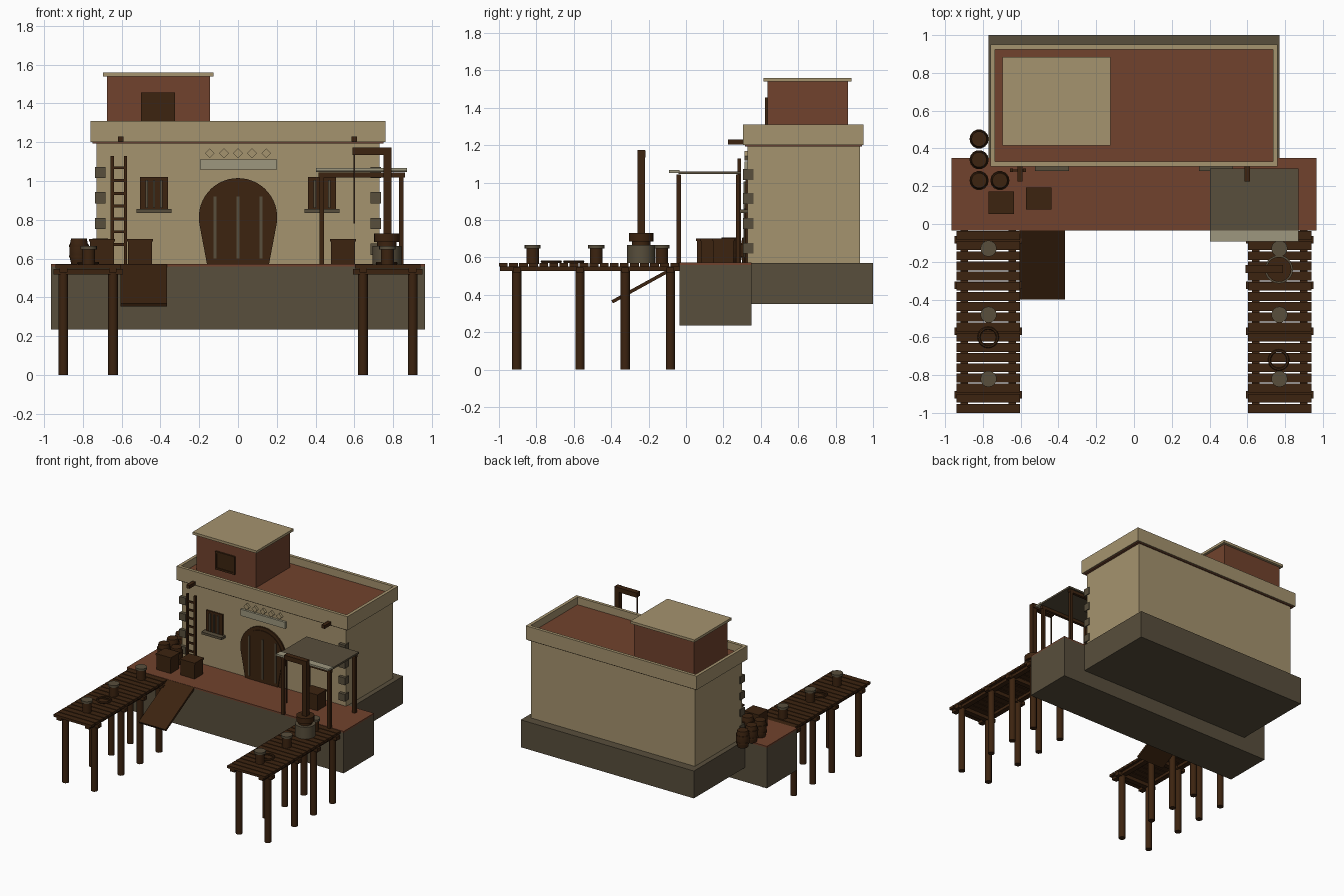
import bpy, bmesh, math
from mathutils import Vector, Matrix

if "Cube" in bpy.data.objects:
    bpy.data.objects.remove(bpy.data.objects["Cube"])

def material(name, rgb):
    m = bpy.data.materials.new(name)
    m.diffuse_color = (*rgb, 1)
    m.use_nodes = True
    m.node_tree.nodes["Principled BSDF"].inputs["Base Color"].default_value = m.diffuse_color
    return m

TAN = material("tan plaster", (0.376, 0.292, 0.156))
CLAY = material("red clay", (0.165, 0.055, 0.026))
STONE = material("dark stone", (0.098, 0.077, 0.045))
WOOD = material("dark wood", (0.045, 0.017, 0.005))
PALE = material("pale stone", (0.34, 0.31, 0.21))

def finish(name, bm, mat):
    bmesh.ops.recalc_face_normals(bm, faces=bm.faces)
    me = bpy.data.meshes.new(name)
    bm.to_mesh(me)
    bm.free()
    me.materials.append(mat)
    ob = bpy.data.objects.new(name, me)
    bpy.context.collection.objects.link(ob)
    return ob

def boxes(name, mat, *spans):
    """Each span is (x0, x1, y0, y1, z0, z1)."""
    bm = bmesh.new()
    for x0, x1, y0, y1, z0, z1 in spans:
        m = Matrix.Translation(((x0 + x1) / 2, (y0 + y1) / 2, (z0 + z1) / 2))
        bmesh.ops.create_cube(bm, size=1, matrix=m @ Matrix.Diagonal((x1 - x0, y1 - y0, z1 - z0, 1)))
    return finish(name, bm, mat)

def lathe(name, mat, profile, centres, sides=16):
    """Turn a (radius, z) profile around each (x, y) centre."""
    bm = bmesh.new()
    for cx, cy in centres:
        rings = [[bm.verts.new((cx + r * math.cos(math.tau * i / sides),
                                cy + r * math.sin(math.tau * i / sides), z))
                  for i in range(sides)] for r, z in profile]
        for a, b in zip(rings, rings[1:]):
            for i in range(sides):
                j = (i + 1) % sides
                bm.faces.new((a[i], a[j], b[j], b[i]))
        bm.faces.new(rings[0])
        bm.faces.new(rings[-1])
    ob = finish(name, bm, mat)
    ob.data.shade_smooth()
    ob.data.set_sharp_from_angle(angle=math.radians(35))
    return ob

def plate(name, mat, outline, y0, y1):
    """Extrude an (x, z) outline from y0 to y1."""
    bm = bmesh.new()
    face = bm.faces.new([bm.verts.new((x, y0, z)) for x, z in outline])
    new = bmesh.ops.extrude_face_region(bm, geom=[face])["geom"]
    bmesh.ops.translate(bm, vec=(0, y1 - y0, 0), verts=[v for v in new if isinstance(v, bmesh.types.BMVert)])
    return finish(name, bm, mat)

# Stone footing and quay
boxes("foundation", STONE, (-.77, .77, .35, 1, .35, .57))
boxes("quay", STONE, (-.965, .965, -.035, .35, .235, .56))
boxes("quay_paving", CLAY, (-.965, .965, -.035, .35, .56, .572))

# House body, parapet and roof
boxes("house_walls", TAN, (-.73, .73, .33, .93, .57, 1.2))
boxes("roof_trim", CLAY, (-.75, .75, .315, .94, 1.193, 1.205))
boxes("parapet", TAN, (-.76, .76, .305, .33, 1.2, 1.31), (-.76, .76, .925, .95, 1.2, 1.31),
      (-.76, -.735, .33, .925, 1.2, 1.31), (.735, .76, .33, .925, 1.2, 1.31))
boxes("roof_deck", CLAY, (-.736, .736, .329, .926, 1.204, 1.25))
boxes("quoins", STONE, *[(min(s * .737, s * .682), max(s * .737, s * .682), .305, .36, z, z + .058)
                         for s in (-1, 1) for z in (.62, .752, .885, 1.015)])

# Rooftop room
boxes("roof_room", CLAY, (-.675, -.145, .435, .865, 1.24, 1.54))
boxes("roof_room_cap", TAN, (-.695, -.125, .415, .885, 1.54, 1.56))
boxes("roof_room_window", WOOD, (-.485, -.34, .428, .436, 1.325, 1.44))
boxes("roof_room_window_frame", WOOD, (-.5, -.485, .422, .436, 1.31, 1.455),
      (-.34, -.325, .422, .436, 1.31, 1.455), (-.485, -.34, .422, .436, 1.44, 1.455),
      (-.485, -.34, .422, .436, 1.31, 1.325))

# Keyhole door
def door_outline(r, foot):
    arc = [(r * math.cos(a), .813 + r * math.sin(a))
           for a in (math.radians(-10 + 200 * i / 28) for i in range(29))]
    return [(foot, .572)] + arc + [(-foot, .572)]
plate("door_frame", WOOD, door_outline(.202, .16), .318, .333)
plate("door_leaf", WOOD, door_outline(.175, .135), .313, .32)
boxes("door_straps", STONE, *[(x - .007, x + .007, .307, .314, .6, .92) for x in (-.118, 0, .118)])
boxes("door_plaque", PALE, (-.197, .2, .312, .332, 1.06, 1.112))
for i in range(5):
    x = -.145 + .0725 * i
    plate("diamond_tile", TAN, [(x - .025, 1.143), (x, 1.118), (x + .025, 1.143), (x, 1.168)], .312, .332)

# Barred windows
for x in (-.433, .433):
    boxes("window_panel", WOOD, (x - .073, x + .073, .318, .332, .855, 1.02))
    boxes("window_bars", STONE, *[(x + d - .006, x + d + .006, .308, .319, .86, 1.005) for d in (-.037, 0, .037)])
    boxes("window_sill", STONE, (x - .09, x + .09, .28, .332, .836, .855))

# Roof beams and ladder
boxes("roof_beams", WOOD, *[(x - .014, x + .014, .225, .34, 1.203, 1.23) for x in (-.604, .6)])
boxes("ladder", WOOD, (-.657, -.64, .275, .293, .572, 1.128), (-.588, -.571, .275, .293, .572, 1.128),
      *[(-.65, -.578, .279, .289, .665 + .066 * i, .68 + .066 * i) for i in range(7)])

# Awning
boxes("awning_posts", WOOD, *[(x - .012, x + .012, y - .012, y + .012, .57, 1.04)
                              for x in (.432, .842) for y in (-.04, .278)])
boxes("awning_beams", WOOD, *[(.415, .86, y - .011, y + .011, 1.018, 1.043) for y in (-.04, .278)])
boxes("awning_roof", STONE, (.403, .87, -.04, .295, 1.046, 1.06))
boxes("awning_flap", PALE, (.403, .87, -.092, -.035, 1.052, 1.067))

# Two piers, mirrored
for s, side in ((-1, "left"), (1, "right")):
    cx = s * .772
    pitch = .97 / 18
    boxes(side + "_pier_planks", WOOD, *[(cx - .168, cx + .168, -1 + pitch * i, -1 + pitch * (i + 1) - .007, .55, .57)
                                         for i in range(18)])
    boxes(side + "_pier_stringers", WOOD, *[(cx + d - .02, cx + d + .02, -.995, -.035, .528, .551) for d in (-.127, .127)])
    rows = (-.083, -.325, -.567, -.905)
    boxes(side + "_pier_crossbeams", WOOD, *[(cx - .178, cx + .178, y - .02, y + .02, .518, .547) for y in rows])
    lathe(side + "_pier_piles", WOOD, [(.025, 0), (.025, .545)],
          [(cx + d, y) for d in (-.128, .128) for y in rows], 12)
    spots = [(s * .77, y) for y in (-.13, -.48, -.82)]
    lathe(side + "_bollards", WOOD, [(.034, .565), (.034, .65)], spots)
    lathe(side + "_bollard_caps", STONE, [(.043, .648), (.043, .666)], spots)

# Rope coils on the piers
for x, y in ((-.772, -.6), (.766, -.72)):
    bpy.ops.mesh.primitive_torus_add(location=(x, y, .577), major_radius=.049, minor_radius=.008,
                                     major_segments=20, minor_segments=6)
    bpy.context.object.name = "rope_coil"
    bpy.context.object.data.materials.append(WOOD)

# Crane on the right pier
C = [(.767, -.24)]
lathe("crane_base", STONE, [(.075, .57), (.075, .665)], C, 20)
lathe("crane_collar", WOOD, [(.05, .66), (.05, .685), (.066, .686), (.066, .73)], C, 20)
boxes("crane_mast", WOOD, (.75, .79, -.26, -.22, .66, 1.173))
boxes("crane_arm", WOOD, (.59, .79, -.259, -.217, 1.135, 1.172))
boxes("crane_rope", WOOD, (.596, .604, -.242, -.234, .78, 1.14))

# Boarding ramp
top, low = Vector((-.485, -.03, .563)), Vector((-.485, -.395, .362))
ramp = boxes("ramp", WOOD, (-.12, .12, -(top - low).length / 2, (top - low).length / 2, -.009, .009))
ramp.location = (top + low) / 2
ramp.rotation_euler.x = math.atan2(top.z - low.z, top.y - low.y)

# Cargo
lathe("barrels", WOOD, [(.04, .572), (.049, .615), (.049, .66), (.04, .705)],
      [(-.82, .45), (-.82, .34), (-.82, .23), (-.71, .23)], 14)
for z in (.605, .66):
    lathe("barrel_hoops", WOOD, [(.051, z), (.051, z + .012)],
          [(-.82, .45), (-.82, .34), (-.82, .23), (-.71, .23)], 14)
for x, y in ((-.702, .112), (-.505, .135), (.542, .2)):
    boxes("crate", WOOD, (x - .062, x + .062, y - .054, y + .054, .57, .69))
    boxes("crate_lid", WOOD, (x - .067, x + .067, y - .059, y + .059, .688, .702))
